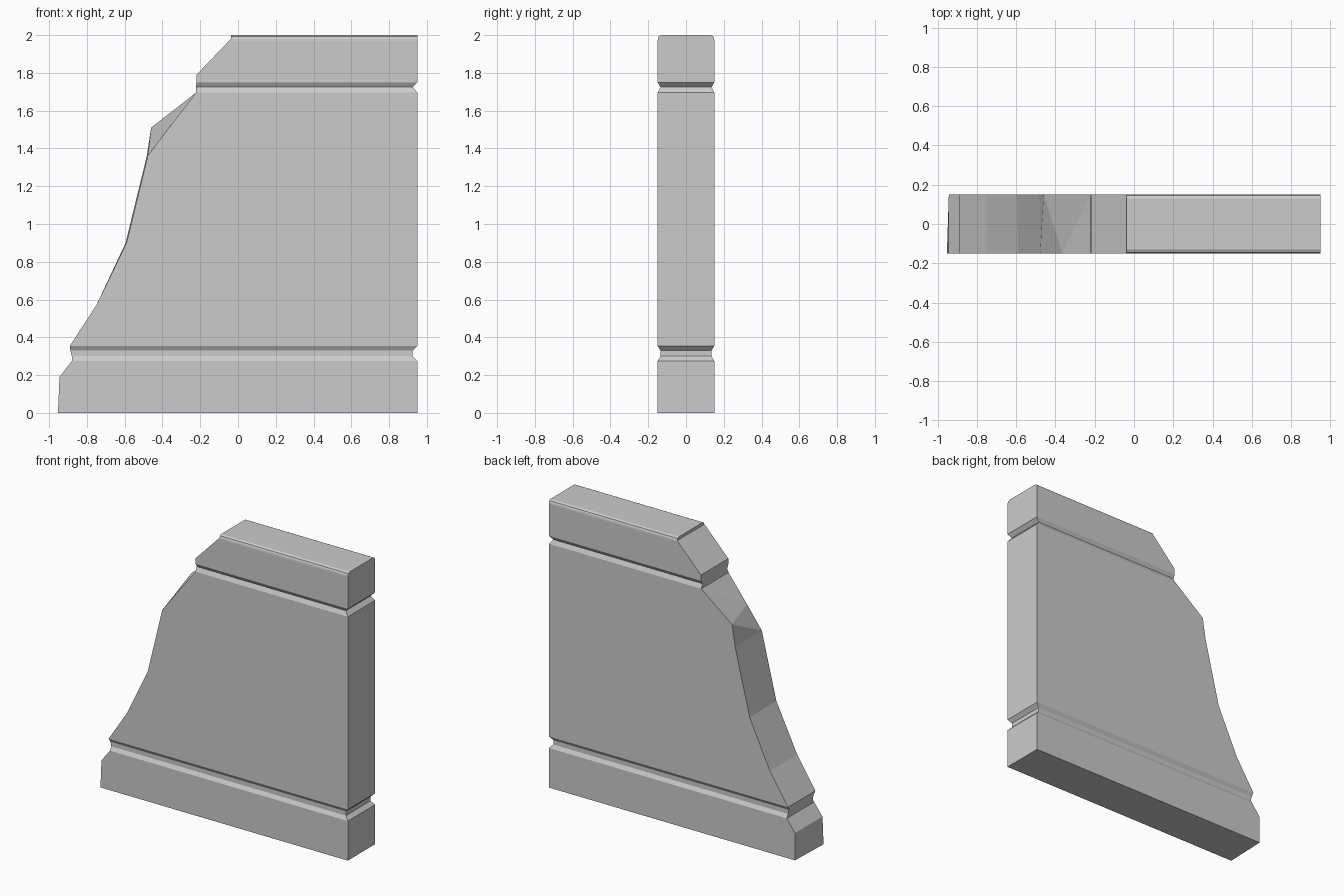
import bpy, bmesh

# Horizontal sections, bottom to top:
# (z, left x at front, left x at back, right x, half thickness)
SECTIONS = [
    (0.00, -0.953, -0.943, 0.95, 0.15),    # base block
    (0.19, -0.945, -0.943, 0.95, 0.15),
    (0.275, -0.88, -0.88, 0.95, 0.15),     # lower groove
    (0.30, -0.88, -0.88, 0.925, 0.135),
    (0.33, -0.887, -0.887, 0.925, 0.135),
    (0.355, -0.89, -0.89, 0.95, 0.15),     # sloped wall
    (0.57, -0.75, -0.75, 0.95, 0.15),
    (0.90, -0.59, -0.595, 0.95, 0.15),
    (1.36, -0.478, -0.483, 0.95, 0.15),
    (1.51, -0.365, -0.46, 0.95, 0.15),     # broken edge, wider at the back
    (1.695, -0.222, -0.222, 0.95, 0.15),   # upper groove
    (1.725, -0.222, -0.222, 0.925, 0.135),
    (1.75, -0.22, -0.22, 0.95, 0.15),      # cap block
    (1.79, -0.22, -0.22, 0.95, 0.15),
    (1.97, -0.047, -0.047, 0.95, 0.15),
    (1.98, -0.037, -0.037, 0.95, 0.149),   # rounded top edges
    (1.993, -0.037, -0.037, 0.95, 0.144),
    (2.00, -0.037, -0.037, 0.95, 0.131),
]


def loft_wall(name, sections):
    bm = bmesh.new()
    rings = []
    for z, xf, xb, xr, h in sections:
        corners = [(xf, -h), (xr, -h), (xr, h), (xb, h)]
        rings.append([bm.verts.new((x, y, z)) for x, y in corners])
    for lo, hi in zip(rings, rings[1:]):
        # front, right and back faces
        for i in range(3):
            bm.faces.new((lo[i], lo[i + 1], hi[i + 1], hi[i]))
        # ragged left end, split from lower front to upper back
        bm.faces.new((lo[3], lo[0], hi[3]))
        bm.faces.new((lo[0], hi[0], hi[3]))
    # bottom and top
    bm.faces.new(rings[0][::-1])
    bm.faces.new(rings[-1])
    bmesh.ops.recalc_face_normals(bm, faces=bm.faces)
    mesh = bpy.data.meshes.new(name)
    bm.to_mesh(mesh)
    bm.free()
    obj = bpy.data.objects.new(name, mesh)
    bpy.context.collection.objects.link(obj)
    return obj


loft_wall("broken_wall_end", SECTIONS)
